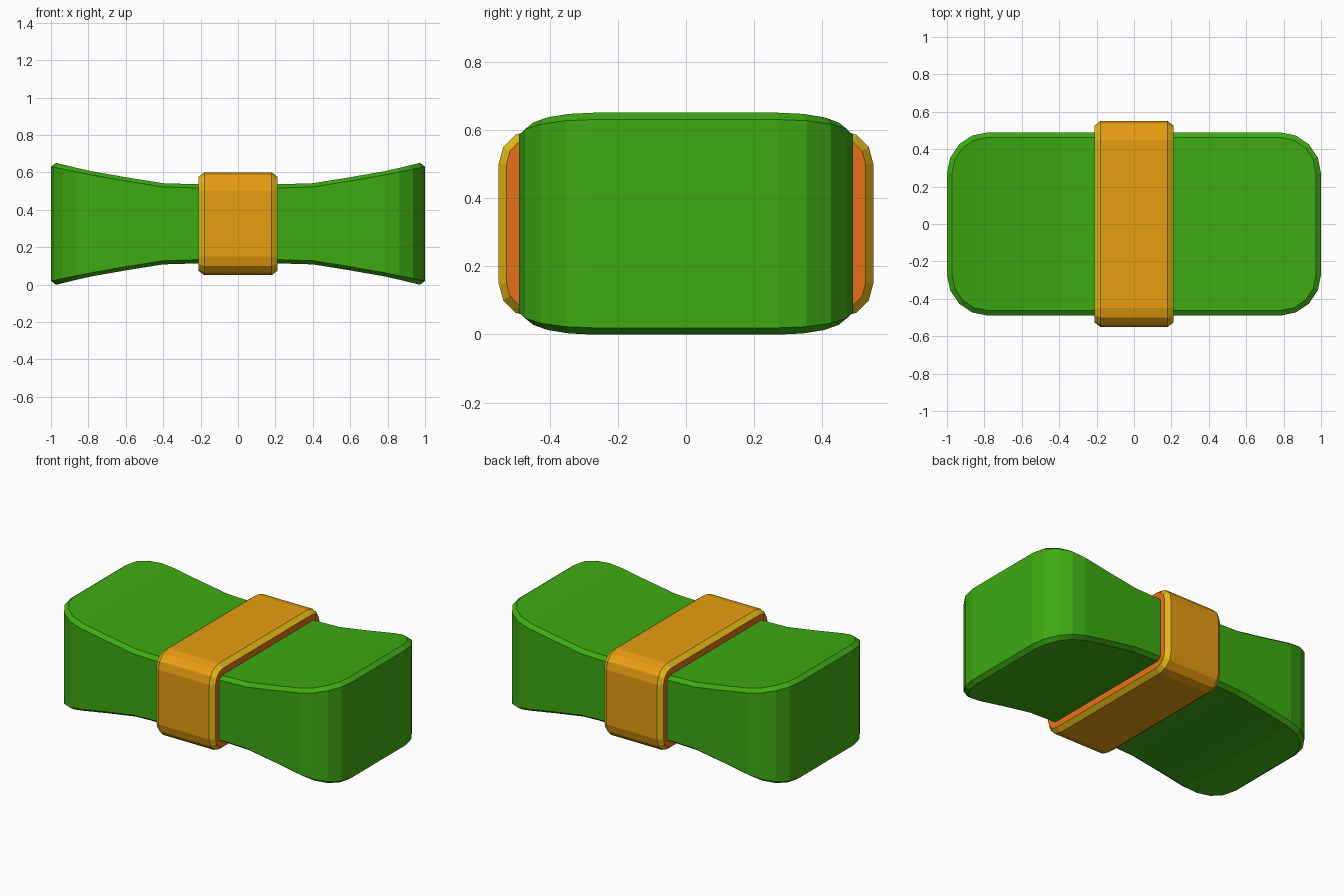
import bpy, bmesh, math

if "Cube" in bpy.data.objects:
    bpy.data.objects.remove(bpy.data.objects["Cube"])

MID_Z = 0.325


def material(name, rgb):
    m = bpy.data.materials.new(name)
    m.diffuse_color = (*rgb, 1)
    m.use_nodes = True
    m.node_tree.nodes["Principled BSDF"].inputs["Base Color"].default_value = m.diffuse_color
    return m


green = material("leaf green", (0.048, 0.402, 0.006))
amber = material("amber", (0.807, 0.342, 0.006))
gold = material("gold edge", (0.831, 0.515, 0.010))
orange = material("orange side", (0.831, 0.171, 0.010))


def finish(bm, name, mats):
    bmesh.ops.recalc_face_normals(bm, faces=bm.faces)
    me = bpy.data.meshes.new(name)
    bm.to_mesh(me)
    bm.free()
    for m in mats:
        me.materials.append(m)
    ob = bpy.data.objects.new(name, me)
    bpy.context.collection.objects.link(ob)
    return ob


def corner(cx, cy, r, n):
    """Quarter circle from straight up round to +x."""
    return [(cx + r * math.sin(math.pi / 2 * i / n),
             cy + r * math.cos(math.pi / 2 * i / n)) for i in range(n + 1)]


def loop_from_quarter(right):
    """Mirror a centre-to-right half edge into the whole upper edge."""
    return [(-x, y) for x, y in reversed(right)] + right


# Cushion body: thick ends, slim waist, rounded plan and chamfered rim
PROFILE = [(0, .21), (.2, .211), (.4, .217), (.6, .249), (.8, .284), (.97, .325), (1, .332)]


def half_height(x):
    x = abs(x)
    for (a, ha), (b, hb) in zip(PROFILE, PROFILE[1:]):
        if x <= b:
            return ha + (hb - ha) * (x - a) / (b - a)
    return PROFILE[-1][1]


def upper_edge(inset):
    return loop_from_quarter([(x, .49 - inset) for x in (.1, .2, .3, .4, .5, .6, .7)]
                             + corner(.78, .27, .22 - inset, 4))


bm = bmesh.new()
outer, inner = upper_edge(0), upper_edge(.027)
rows = []
for sign, edge, drop in ((-1, inner, 0), (-1, outer, .02), (1, outer, .02), (1, inner, 0)):
    zs = [MID_Z + sign * (half_height(p[0]) - drop) for p in inner]
    far = [bm.verts.new((x, y, z)) for (x, y), z in zip(edge, zs)]
    near = [bm.verts.new((x, -y, z)) for (x, y), z in zip(edge, zs)]
    rows.append((far, near))
rings = [far + near[::-1] for far, near in rows]
for a, b in zip(rings, rings[1:]):
    n = len(a)
    for i in range(n):
        j = (i + 1) % n
        bm.faces.new((a[i], a[j], b[j], b[i]))
for far, near in (rows[0], rows[-1]):
    for i in range(len(far) - 1):
        bm.faces.new((far[i], far[i + 1], near[i + 1], near[i]))
finish(bm, "cushion_body", [green])


# Wrap band: rounded ring around the waist with chamfered edges
def band_outline(hy, hz, r):
    top = loop_from_quarter(corner(hy - r, hz - r, r, 3))
    return top + [(y, -z) for y, z in reversed(top)]


bm = bmesh.new()
sections = [(-.21, .46, .185, .05), (-.21, .527, .252, .077), (-.18, .55, .275, .1),
            (.18, .55, .275, .1), (.21, .527, .252, .077), (.21, .46, .185, .05)]
rings = [[bm.verts.new((x, y, MID_Z + z)) for y, z in band_outline(hy, hz, r)]
         for x, hy, hz, r in sections]
slots = [2, 1, 0, 1, 2, 0]
for k, slot in enumerate(slots):
    a, b = rings[k], rings[(k + 1) % len(rings)]
    n = len(a)
    for i in range(n):
        j = (i + 1) % n
        f = bm.faces.new((a[i], a[j], b[j], b[i]))
        f.material_index = slot
finish(bm, "wrap_band", [amber, gold, orange])
